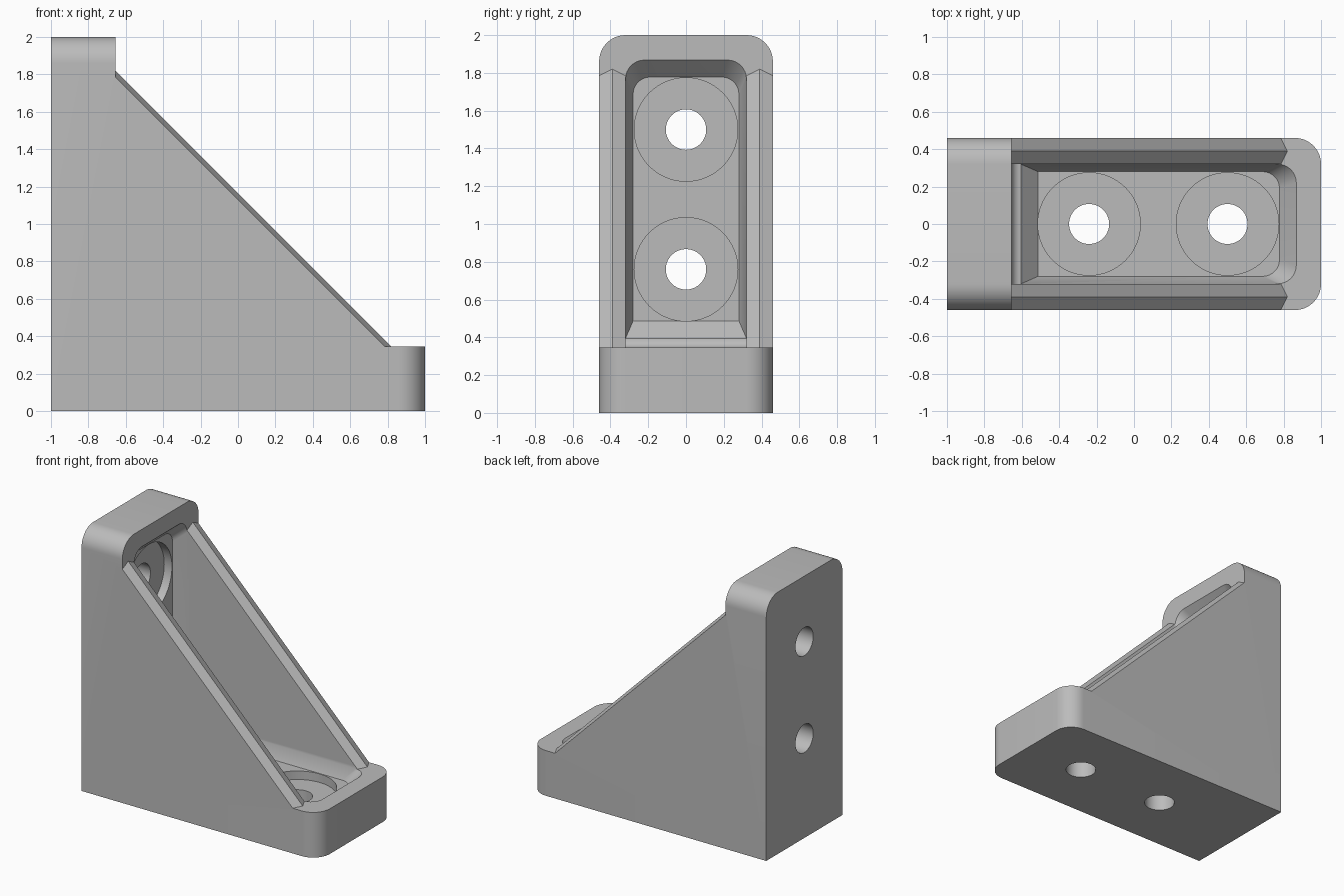
import bpy, bmesh, math
from mathutils import Vector

if "Cube" in bpy.data.objects:
    bpy.data.objects.remove(bpy.data.objects["Cube"])

HALF = 0.46      # half the bracket width
THICK = 0.345    # thickness of both plates
WALL = 0.32      # inner face of the side walls
FOOT = 1.785     # where the sloping walls meet the plates

grey = bpy.data.materials.new("plain grey")
grey.use_nodes = True
COLOUR = (0.5, 0.5, 0.5, 1)
grey.diffuse_color = COLOUR
grey.node_tree.nodes["Principled BSDF"].inputs["Base Color"].default_value = COLOUR


def base_plate(u, y, d):
    """Along the plate, across, and up from its underside."""
    return Vector((u - 1, y, d))


def back_plate(u, y, d):
    return Vector((d - 1, y, u))


def loft(bm, rings):
    """Closed skin through rings with equal point counts."""
    rows = [[bm.verts.new(p) for p in ring] for ring in rings]
    n = len(rows[0])
    for a, b in zip(rows, rows[1:]):
        for i in range(n):
            j = (i + 1) % n
            bm.faces.new((a[i], a[j], b[j], b[i]))
    bm.faces.new(rows[0])
    bm.faces.new(rows[-1])


def make(name, bm):
    bmesh.ops.recalc_face_normals(bm, faces=bm.faces)
    mesh = bpy.data.meshes.new(name)
    bm.to_mesh(mesh)
    bm.free()
    mesh.materials.append(grey)
    obj = bpy.data.objects.new(name, mesh)
    bpy.context.collection.objects.link(obj)
    return obj


def combine(target, tool, operation):
    mod = target.modifiers.new("combine", "BOOLEAN")
    mod.operation, mod.solver, mod.object = operation, "EXACT", tool
    bpy.context.view_layer.objects.active = target
    bpy.ops.object.modifier_apply(modifier=mod.name)
    bpy.data.objects.remove(tool)


# L-shaped body with rounded outer corners and a small inner fillet
bm = bmesh.new()
profile = [(0, 0), (2, 0), (2, THICK), (THICK, THICK), (THICK, 2), (0, 2)]
loft(bm, [[base_plate(u, y, d) for u, d in profile] for y in (-HALF, HALF)])


def edges_where(test):
    return [e for e in bm.edges if all(test(v.co) for v in e.verts)]


corners = [e for e in edges_where(lambda c: c.x > 0.99) + edges_where(lambda c: c.z > 1.99)
           if abs(e.verts[0].co.y - e.verts[1].co.y) < 0.01]
bmesh.ops.bevel(bm, geom=corners, offset=0.14, segments=12, profile=0.5, affect="EDGES")
inner = edges_where(lambda c: abs(c.x - THICK + 1) < 0.001 and abs(c.z - THICK) < 0.001)
bmesh.ops.bevel(bm, geom=inner, offset=0.05, segments=8, profile=0.5, affect="EDGES")
bracket = make("bracket_body", bm)

# Sloping side walls, each with a ridge along its top
for side in (-1, 1):
    bm = bmesh.new()
    rings = []
    for y, rise in ((WALL, 0), ((WALL + HALF) / 2, 0.035), (HALF, 0)):
        rings.append([base_plate(u, side * y, d) for u, d in
                      ((THICK, THICK), (FOOT + rise, THICK), (THICK, FOOT + rise))])
    loft(bm, rings)
    combine(bracket, make("side_wall", bm), "UNION")


def pocket_ring(place, depth, half, start, end, r):
    """Rectangle with its two outer corners rounded."""
    pts = [(start, -half)]
    for sy, first in ((-1, -90), (1, 0)):
        for i in range(9):
            a = math.radians(first + i * 90 / 8)
            pts.append((end - r + r * math.cos(a), sy * (half - r) + r * math.sin(a)))
    pts.append((start, half))
    return [place(u, y, depth) for u, y in pts]


def disc(place, u, r, depth, n=64):
    return [place(u + r * math.cos(math.tau * i / n), r * math.sin(math.tau * i / n), depth)
            for i in range(n)]


# Tapered pocket and two counterbored screw holes in each plate
for place in (base_plate, back_plate):
    bm = bmesh.new()
    loft(bm, [pocket_ring(place, 0.25, 0.28, 0.487, 1.778, 0.09),
              pocket_ring(place, THICK, WALL, 0.395, 1.868, 0.1),
              pocket_ring(place, THICK + 0.02, WALL, 0.395, 1.868, 0.1)])
    combine(bracket, make("pocket_cutter", bm), "DIFFERENCE")
    for u in (0.76, 1.5):
        for r, low in ((0.274, 0.185), (0.107, -0.1)):
            bm = bmesh.new()
            loft(bm, [disc(place, u, r, low), disc(place, u, r, 0.27)])
            combine(bracket, make("hole_cutter", bm), "DIFFERENCE")

bpy.ops.object.select_all(action="DESELECT")
bracket.select_set(True)
bpy.context.view_layer.objects.active = bracket
bpy.ops.object.shade_smooth_by_angle(angle=math.radians(25))
